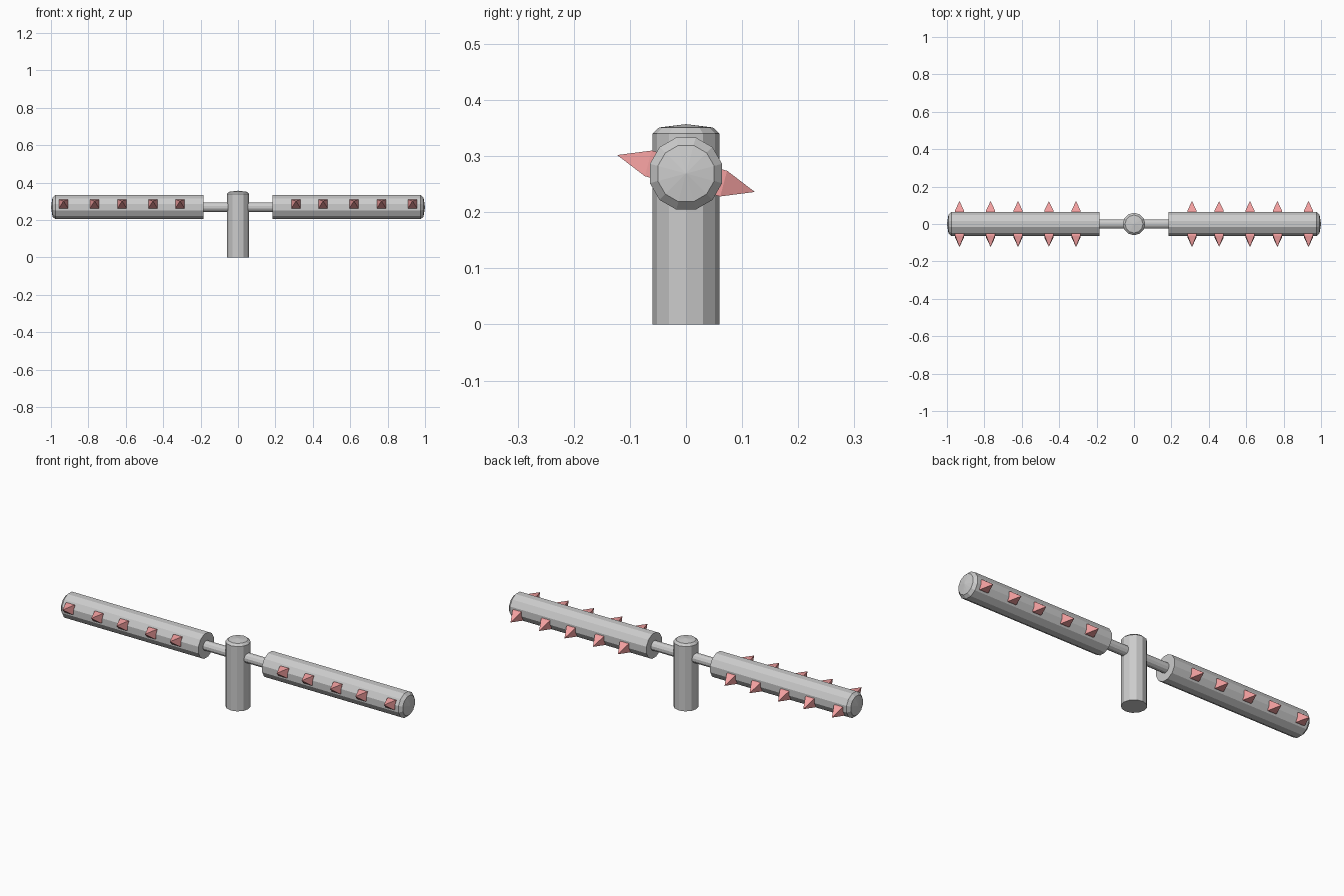
import bpy, bmesh
from math import cos, sin, pi, radians
from mathutils import Matrix, Vector

if "Cube" in bpy.data.objects:
    bpy.data.objects.remove(bpy.data.objects["Cube"])

AXIS_Z = 0.269  # height of the rotating arm


def add_lathe(bm, profile, sides, matrix, phase=0.0):
    """Revolve (radius, height) points around z, capping both ends."""
    rings = []
    for r, h in profile:
        if r == 0:
            rings.append([bm.verts.new(matrix @ Vector((0, 0, h)))])
        else:
            rings.append([bm.verts.new(matrix @ Vector((
                r * cos(phase + 2 * pi * i / sides),
                r * sin(phase + 2 * pi * i / sides), h))) for i in range(sides)])
    for a, b in zip(rings, rings[1:]):
        for i in range(sides):
            j = (i + 1) % sides
            if len(b) == 1:
                bm.faces.new((a[i], a[j], b[0]))
            else:
                bm.faces.new((a[i], a[j], b[j], b[i]))
    for ring in (rings[0], rings[-1]):
        if len(ring) > 1:
            bm.faces.new(ring)


def finish(bm, name, material=None, mirror=False):
    bmesh.ops.recalc_face_normals(bm, faces=bm.faces[:])
    mesh = bpy.data.meshes.new(name)
    bm.to_mesh(mesh)
    bm.free()
    obj = bpy.data.objects.new(name, mesh)
    bpy.context.collection.objects.link(obj)
    if material:
        mesh.materials.append(material)
    if mirror:
        mod = obj.modifiers.new("mirror", 'MIRROR')
        mod.use_axis = (True, False, False)
        mod.use_mirror_merge = False
    return obj


red = bpy.data.materials.new("spike_red")
red.diffuse_color = (0.9, 0.35, 0.35, 1)
red.use_nodes = True
red.node_tree.nodes["Principled BSDF"].inputs["Base Color"].default_value = red.diffuse_color
along_x = Matrix.Translation((0, 0, AXIS_Z)) @ Matrix.Rotation(pi / 2, 4, 'Y')

# Upright post with a shallow domed top
bm = bmesh.new()
add_lathe(bm, [(0.06, 0), (0.06, 0.34), (0.048, 0.351), (0, 0.357)], 12, Matrix())
finish(bm, "post")

# Thin axle through the post
bm = bmesh.new()
add_lathe(bm, [(0.026, -0.2), (0.026, 0.2)], 12, along_x, radians(15))
finish(bm, "axle")

# Thick roller on each side, domed at the outer end
bm = bmesh.new()
add_lathe(bm, [(0.0666, 0.185), (0.0666, 0.977), (0.052, 0.992), (0, 1.0)],
          12, along_x, radians(15))
finish(bm, "roller", mirror=True)

# Two opposite rows of square spikes, tilted 15 degrees
bm = bmesh.new()
for x in (0.31, 0.455, 0.62, 0.767, 0.933):
    for angle in (75, 255):
        m = Matrix.Translation((x, 0, AXIS_Z)) @ Matrix.Rotation(radians(angle), 4, 'X')
        add_lathe(bm, [(0.0335, 0.05), (0.0335, 0.0695), (0, 0.127)], 4, m, pi / 4)
finish(bm, "spikes", red, mirror=True)
